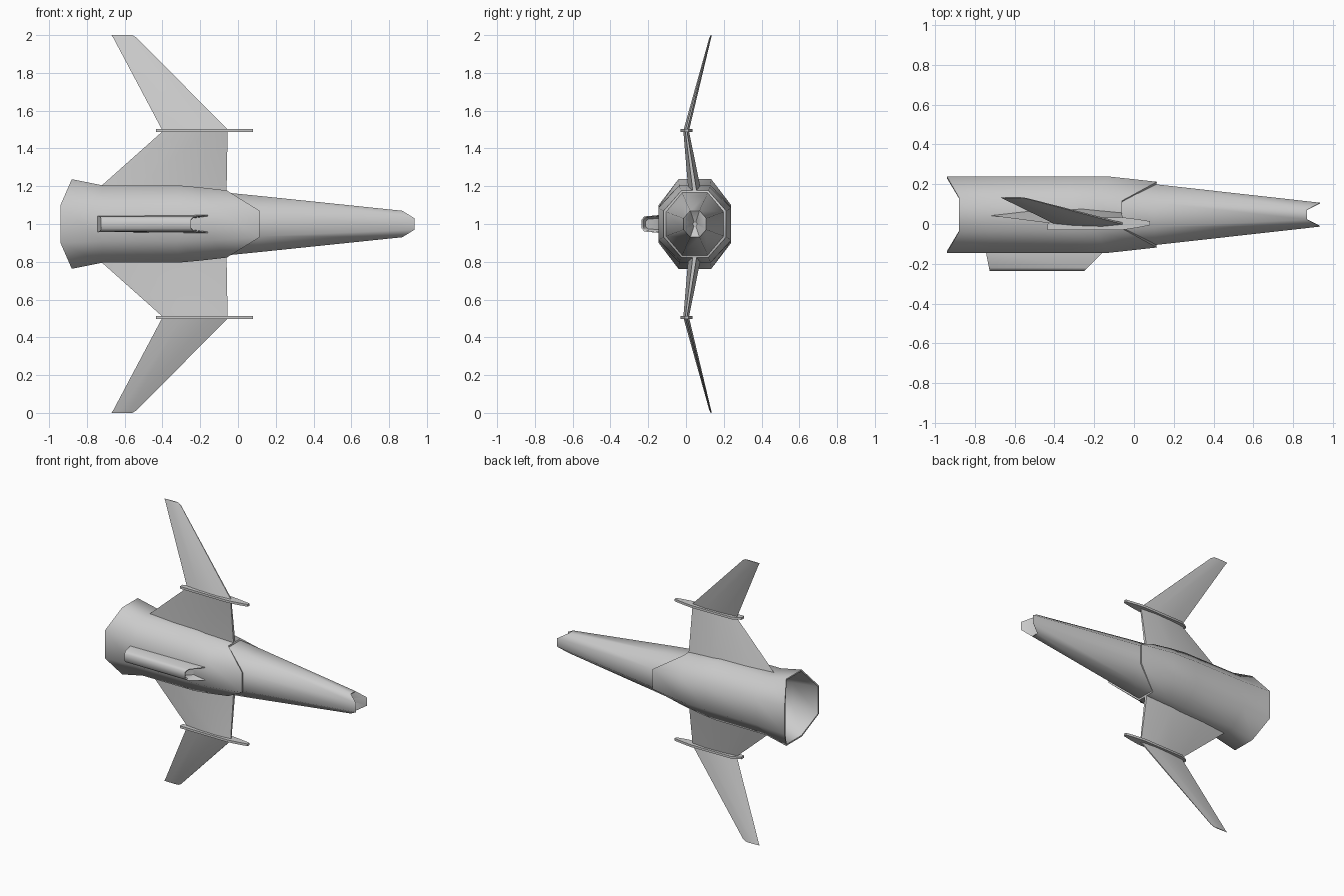
import bpy, bmesh, math
from mathutils import Vector

if "Cube" in bpy.data.objects:
    bpy.data.objects.remove(bpy.data.objects["Cube"])

CY, CZ = 0.047, 1.0   # fuselage axis


def loft(name, rings, cap_start=True, cap_end=True, mirror=False):
    """Skin a list of equal-length point rings; optionally mirror about z = CZ."""
    bm = bmesh.new()
    for side in ((1, -1) if mirror else (1,)):
        vs = [[bm.verts.new((p[0], p[1], CZ + side * (p[2] - CZ))) for p in r] for r in rings]
        n = len(vs[0])
        for a, b in zip(vs, vs[1:]):
            for i in range(n):
                j = (i + 1) % n
                bm.faces.new((a[i], a[j], b[j], b[i]))
        if cap_start:
            bm.faces.new(vs[0])
        if cap_end:
            bm.faces.new(vs[-1])
    bmesh.ops.recalc_face_normals(bm, faces=bm.faces)
    me = bpy.data.meshes.new(name)
    bm.to_mesh(me)
    bm.free()
    ob = bpy.data.objects.new(name, me)
    bpy.context.collection.objects.link(ob)
    bpy.ops.object.select_all(action='DESELECT')
    ob.select_set(True)
    bpy.context.view_layer.objects.active = ob
    bpy.ops.object.shade_smooth_by_angle(angle=math.radians(55))
    return ob


def octagon(xa, hy, za, xb, hz, yb):
    """Eight-sided ring: y-side corners sit at xa, z-side corners at xb."""
    return [(xa, CY + hy, CZ + za), (xb, CY + yb, CZ + hz),
            (xb, CY - yb, CZ + hz), (xa, CY - hy, CZ + za),
            (xa, CY - hy, CZ - za), (xb, CY - yb, CZ - hz),
            (xb, CY + yb, CZ - hz), (xa, CY + hy, CZ - za)]


# Fuselage shell, with a hollow exhaust at the rear
loft("fuselage", [
    octagon(-0.55, 0.130, 0.06, -0.55, 0.140, 0.06),
    octagon(-0.75, 0.168, 0.08, -0.75, 0.182, 0.075),
    octagon(-0.94, 0.183, 0.095, -0.88, 0.227, 0.083),
    octagon(-0.94, 0.192, 0.10, -0.88, 0.237, 0.087),
    octagon(-0.72, 0.192, 0.09, -0.72, 0.205, 0.083),
    octagon(-0.32, 0.192, 0.09, -0.32, 0.205, 0.083),
    octagon(-0.13, 0.192, 0.085, -0.20, 0.194, 0.08),
    octagon(0.115, 0.165, 0.07, -0.06, 0.178, 0.07),
    octagon(0.112, 0.150, 0.064, -0.06, 0.163, 0.062),
])

# Tapered nose with a notched, dished tip
loft("nose", [
    octagon(-0.05, 0.170, 0.07, -0.08, 0.168, 0.068),
    octagon(0.112, 0.152, 0.065, 0.10, 0.150, 0.062),
    octagon(0.935, 0.060, 0.030, 0.87, 0.070, 0.025),
    octagon(0.932, 0.055, 0.027, 0.867, 0.064, 0.022),
    octagon(0.80, 0.010, 0.004, 0.80, 0.010, 0.004),
])


def airfoil(x_front, x_back, y, z, t, peak=0.3):
    """Thin six-point wing section of thickness t."""
    c = x_front - x_back
    return [(x_front, y + t * 0.15, z), (x_front - peak * c, y + t / 2, z),
            (x_front - 0.7 * c, y + t * 0.35, z), (x_back, y, z),
            (x_front - 0.7 * c, y - t * 0.35, z), (x_front - peak * c, y - t / 2, z),
            (x_front, y - t * 0.15, z)]


# Inner wing panels
loft("inner_wings", [
    airfoil(-0.06, -0.79, 0.05, 1.14, 0.080),
    airfoil(-0.06, -0.72, 0.042, 1.205, 0.064),
    airfoil(-0.055, -0.40, 0.001, 1.49, 0.030),
], mirror=True)

# Swept outer wing panels
loft("outer_wings", [
    airfoil(-0.05, -0.40, 0.001, 1.495, 0.030),
    airfoil(-0.535, -0.66, 0.128, 1.985, 0.010),
    airfoil(-0.56, -0.67, 0.133, 2.0, 0.006),
], mirror=True)

# Flat fences between the wing panels
fence = [(-0.435, -0.03), (-0.06, -0.03), (0.02, -0.018), (0.08, -0.006),
         (0.08, 0.014), (0.02, 0.024), (-0.06, 0.034), (-0.38, 0.03), (-0.435, 0.0)]
loft("wing_fences", [[(x, y, z) for x, y in fence] for z in (1.486, 1.502)], mirror=True)


def pod_ring(x_base, x_out, y_out, w_base, w_out):
    """Slanted section of the belly pod."""
    y_base = -0.135
    ym, xm = y_out + 0.015, x_out + (x_base - x_out) * 0.16
    return [(x_base, y_base, CZ + w_base), (xm, ym, CZ + w_out + 0.004),
            (x_out, y_out, CZ + w_out - 0.012), (x_out, y_out, CZ - w_out + 0.012),
            (xm, ym, CZ - w_out - 0.004), (x_base, y_base, CZ - w_base)]


# Belly pod with a recessed, slanted intake
loft("belly_pod", [
    pod_ring(-0.745, -0.725, -0.235, 0.042, 0.036),
    pod_ring(-0.148, -0.25, -0.235, 0.048, 0.036),
    pod_ring(-0.152, -0.25, -0.228, 0.042, 0.030),
    pod_ring(-0.24, -0.30, -0.215, 0.030, 0.022),
])
